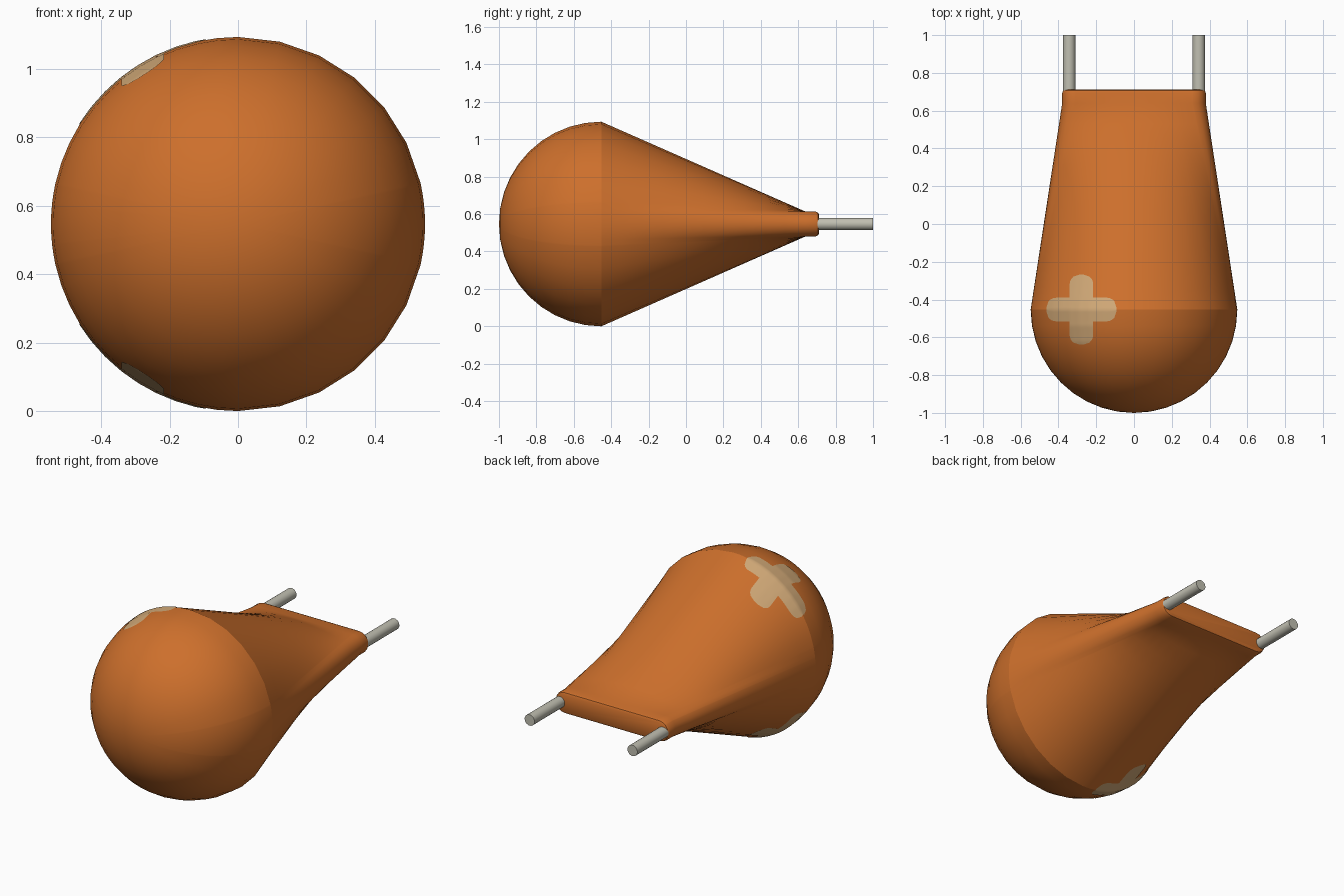
import bpy, bmesh, math
from mathutils import Vector, Matrix
from mathutils.bvhtree import BVHTree

if "Cube" in bpy.data.objects:
    bpy.data.objects.remove(bpy.data.objects["Cube"])

R, SEAM, MID = 0.547, -0.453, 0.547      # dome radius, dome base y, centre height
ROUND, CORNER_X = 0.066, 0.314           # flat end: end radius and its centre
CORNER = math.atan2(ROUND, CORNER_X)     # angle at which the straight edge begins


def material(name, colour):
    m = bpy.data.materials.new(name)
    m.use_nodes = True
    m.diffuse_color = (*colour, 1)
    m.node_tree.nodes["Principled BSDF"].inputs["Base Color"].default_value = (*colour, 1)
    return m


orange = material("orange", (0.61, 0.16, 0.025))
tan = material("tan", (0.62, 0.385, 0.18))
metal = material("grey metal", (0.53, 0.52, 0.44))


def finish(name, bm, mat, limit=35):
    """Smooth the mesh except over steep edges and turn it into an object."""
    for f in bm.faces:
        f.smooth = True
    for e in bm.edges:
        if len(e.link_faces) == 2 and e.calc_face_angle() > math.radians(limit):
            e.smooth = False
    mesh = bpy.data.meshes.new(name)
    bm.to_mesh(mesh)
    mesh.materials.append(mat)
    obj = bpy.data.objects.new(name, mesh)
    bpy.context.collection.objects.link(obj)
    return obj


def circle(a, r):
    return Vector((r * math.cos(a), 0, MID + r * math.sin(a)))


def flat_section(a, inset=0.0):
    """Point of the long slot section that belongs to circle angle a."""
    c, s = math.cos(a), math.sin(a)
    q = math.atan2(abs(s), abs(c))
    r = ROUND - inset
    if q < CORNER:
        p = q / CORNER * math.pi / 2
        x, z = CORNER_X + r * math.cos(p), r * math.sin(p)
    else:
        x, z = CORNER_X * (math.pi / 2 - q) / (math.pi / 2 - CORNER), r
    return Vector((math.copysign(x, c), 0, MID + math.copysign(z, s)))


# Body: dome, ruled loft to the slot section, then a short straight end
steps = [i * math.pi / 14 for i in range(28)]
steps += [i * math.pi / 14 + math.pi / 28 for i in range(7, 21)]
for part in (0.25, 0.5, 0.75, 1):
    d = CORNER * part
    steps += [d, math.pi - d, math.pi + d, 2 * math.pi - d]
angles = sorted({round(a, 4) for a in steps})

rings = []
for k in range(9, -1, -1):
    p = math.radians(9 * k)
    rings.append((SEAM - R * math.sin(p), [circle(a, R * math.cos(p)) for a in angles]))
seam_ring = len(rings) - 1
PARTS, END = 10, 0.64
for i in range(1, PARTS + 1):
    t = i / PARTS
    rings.append((SEAM + (END - SEAM) * t,
                  [circle(a, R).lerp(flat_section(a), t) for a in angles]))
for y, inset in ((0.693, 0), (0.706, 0.005), (0.712, 0.018)):
    rings.append((y, [flat_section(a, inset) for a in angles]))

body = bmesh.new()
loops = [[body.verts.new((p.x, y, p.z)) for p in points] for y, points in rings]
tip = body.verts.new((0, SEAM - R, MID))
count = len(angles)
for i in range(count):
    j = (i + 1) % count
    body.faces.new((tip, loops[0][i], loops[0][j]))
    for a, b in zip(loops, loops[1:]):
        body.faces.new((a[i], b[i], b[j], a[j]))
body.faces.new(loops[-1])
bmesh.ops.recalc_face_normals(body, faces=body.faces)
for i in range(count):
    body.edges.get((loops[seam_ring][i], loops[seam_ring][i - 1])).smooth = False
surface = BVHTree.FromBMesh(body)
finish("bulb_body", body, orange)


# Cross patches: rounded strips laid on the body, above and below
def add_strip(bm, along, start, end, side):
    half, rnd, reach, across = 0.062, 0.05, 0.184, 10
    centre = Vector((-0.277, SEAM, 0))
    other = Vector((-along.y, along.x, 0))
    steps = max(12, int((end - start) / 0.01))
    rows = []
    for i in range(steps + 1):
        t = start + (end - start) * i / steps
        d = min(rnd, max(0, reach - abs(t)))
        w = half - rnd + math.sqrt(rnd ** 2 - (rnd - d) ** 2)
        row = []
        for k in range(across + 1):
            p = centre + along * t + other * (w * (2 * k / across - 1))
            hit, normal, _, _ = surface.ray_cast(p + Vector((0, 0, MID + 3 * side)),
                                                 Vector((0, 0, -side)))
            row.append(bm.verts.new(hit + normal * 0.0025))
        rows.append(row)
    for a, b in zip(rows, rows[1:]):
        for k in range(across):
            quad = (a[k], b[k], b[k + 1], a[k + 1])
            bm.faces.new(quad if side > 0 else quad[::-1])


for name, side in (("upper_cross_patch", 1), ("lower_cross_patch", -1)):
    bm = bmesh.new()
    add_strip(bm, Vector((1, 0, 0)), -0.184, 0.184, side)
    add_strip(bm, Vector((0, 1, 0)), 0.062, 0.184, side)
    add_strip(bm, Vector((0, 1, 0)), -0.184, -0.062, side)
    bmesh.ops.remove_doubles(bm, verts=bm.verts, dist=0.0005)
    for f in bm.faces:
        f.normal_update()
        if f.normal.z * side < 0:
            f.normal_flip()
    finish(name, bm, tan)

# Two metal pins out of the flat end
for name, x in (("left_pin", 0.343), ("right_pin", -0.343)):
    bm = bmesh.new()
    bmesh.ops.create_cone(bm, cap_ends=True, segments=20, radius1=0.033, radius2=0.033,
                          depth=0.30,
                          matrix=Matrix.Translation((x, 0.85, MID)) @ Matrix.Rotation(math.pi / 2, 4, "X"))
    finish(name, bm, metal)
